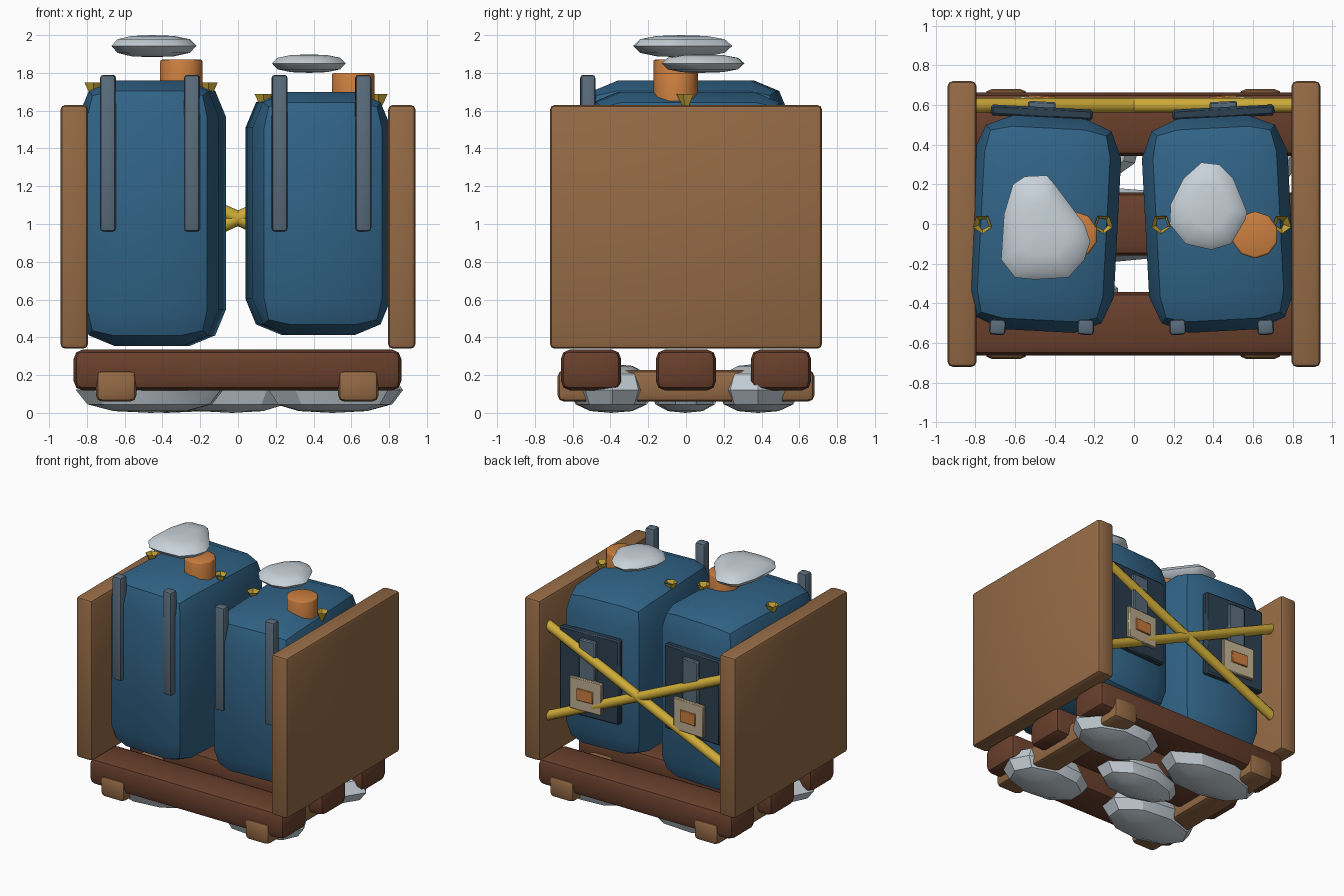
import bpy, bmesh, math, random
from mathutils import Matrix, Vector

if "Cube" in bpy.data.objects:
    bpy.data.objects.remove(bpy.data.objects["Cube"])

random.seed(4)


def mat(name, rgb):
    m = bpy.data.materials.new(name)
    m.diffuse_color = (*rgb, 1)
    m.use_nodes = True
    m.node_tree.nodes["Principled BSDF"].inputs["Base Color"].default_value = m.diffuse_color
    return m


BLUE = mat("blue_paint", (0.03, 0.125, 0.24))
ORANGE = mat("orange", (0.60, 0.21, 0.05))
WOOD = mat("light_wood", (0.30, 0.145, 0.06))
DARKWOOD = mat("dark_wood", (0.14, 0.05, 0.025))
SLATE = mat("slate_metal", (0.10, 0.15, 0.20))
PLATE = mat("dark_plate", (0.025, 0.05, 0.08))
YELLOW = mat("yellow", (0.62, 0.41, 0.04))
CREAM = mat("cream", (0.52, 0.43, 0.28))
STONE = mat("pale_stone", (0.58, 0.65, 0.70))


def finish(name, bm, material, smooth=40):
    bmesh.ops.recalc_face_normals(bm, faces=bm.faces)
    me = bpy.data.meshes.new(name)
    bm.to_mesh(me)
    bm.free()
    me.materials.append(material)
    ob = bpy.data.objects.new(name, me)
    bpy.context.collection.objects.link(ob)
    bpy.ops.object.select_all(action='DESELECT')
    ob.select_set(True)
    bpy.context.view_layer.objects.active = ob
    if smooth:
        bpy.ops.object.shade_smooth_by_angle(angle=math.radians(smooth))
    return ob


def box(name, center, size, material, bevel=0.0, segs=2, rot=(0, 0, 0)):
    bm = bmesh.new()
    bmesh.ops.create_cube(bm, size=1)
    bmesh.ops.scale(bm, vec=size, verts=bm.verts)
    if bevel:
        bmesh.ops.bevel(bm, geom=bm.edges[:], offset=bevel, segments=segs,
                        profile=0.5, affect='EDGES')
    ob = finish(name, bm, material)
    ob.location = center
    ob.rotation_euler = [math.radians(a) for a in rot]
    return ob


def rod(name, a, b, r, material, sides=10, r2=None, caps=True, smooth=50, bevel=0):
    a, b = Vector(a), Vector(b)
    d = b - a
    bm = bmesh.new()
    bmesh.ops.create_cone(bm, cap_ends=caps, segments=sides, radius1=r,
                          radius2=r if r2 is None else r2, depth=d.length)
    if bevel:
        rim = [e for e in bm.edges if all(v.co.z > 0 for v in e.verts)]
        bmesh.ops.bevel(bm, geom=rim, offset=bevel, segments=2, profile=0.5, affect='EDGES')
    m = Matrix.Translation((a + b) / 2) @ d.to_track_quat('Z', 'Y').to_matrix().to_4x4()
    bmesh.ops.transform(bm, matrix=m, verts=bm.verts)
    return finish(name, bm, material, smooth)


def stone(name, outline, z, up, down, smooth=60):
    # flat boulder: outline swept through shrinking rings, closed by apex points
    n = len(outline)
    cx = sum(p[0] for p in outline) / n
    cy = sum(p[1] for p in outline) / n
    bm = bmesh.new()
    rings = []
    for s, h in ((0.5, -0.92 * down), (0.85, -0.62 * down), (1, 0), (0.85, 0.62 * up), (0.5, 0.92 * up)):
        rings.append([bm.verts.new((cx + (x - cx) * s, cy + (y - cy) * s, z + h)) for x, y in outline])
    for lo, hi in zip(rings, rings[1:]):
        for i in range(n):
            j = (i + 1) % n
            bm.faces.new((lo[i], lo[j], hi[j], hi[i]))
    for ring, h in ((rings[0], -down), (rings[-1], up)):
        tip = bm.verts.new((cx, cy, z + h))
        for i in range(n):
            bm.faces.new((ring[i], ring[(i + 1) % n], tip))
    return finish(name, bm, STONE, smooth)


# wooden side walls
for side, s in (("left", -1), ("right", 1)):
    box(side + "_wall", (s * 0.867, 0, 0.985), (0.145, 1.44, 1.29), WOOD, 0.025)

# base planks and runners
for i, y in enumerate((-0.503, 0.0, 0.503)):
    box(f"base_plank_{i}", (-0.003, y, 0.227), (1.735, 0.32, 0.217), DARKWOOD, 0.05)
for side, x in (("left", -0.645), ("right", 0.637)):
    box(side + "_runner", (x, 0, 0.143), (0.215, 1.36, 0.168), WOOD, 0.035)

# foundation stones
for i, (x, y, rx, ry) in enumerate(((-0.46, -0.40, 0.42, 0.23), (0.50, -0.39, 0.38, 0.22),
                                    (0.50, 0.38, 0.37, 0.23), (-0.38, 0.38, 0.44, 0.23),
                                    (-0.03, 0.0, 0.36, 0.19))):
    pts = []
    for k in range(9):
        a = math.tau * k / 9 + (math.pi if x < 0 else 0)
        r = random.uniform(0.92, 1.03)
        pts.append((x + rx * r * math.cos(a), y + ry * r * math.sin(a)))
    stone(f"foundation_stone_{i}", pts, 0.12, 0.14, 0.12, 25)

# canisters: centre x, width, bottom, top, turn, then details
cans = (
    ("left", -0.455, 0.745, 0.355, 1.76, -3, (-0.30, 1.87), (-0.688, -0.243),
     (-0.765, -0.155), 1.165, 1.0),
    ("right", 0.425, 0.735, 0.413, 1.70, 3, (0.61, 1.80), (0.22, 0.663),
     (0.135, 0.745), 1.075, 0.93),
)
for side, x, w, z0, z1, turn, cap, bars, studs, plate_z, tag_z in cans:
    box(side + "_canister", (x, 0, (z0 + z1) / 2), (w, 1.08, z1 - z0), BLUE, 0.19, 2, (0, 0, turn))
    rod(side + "_cap", (cap[0], -0.055, z1 - 0.08), (cap[0], -0.055, cap[1]), 0.118, ORANGE, 10, bevel=0.01)
    # front guide bars
    for k, bx in enumerate(bars):
        box(f"{side}_front_bar_{k}", (bx, -0.52, 1.375), (0.083, 0.078, 0.83), SLATE, 0.018, 2, (0, 0, turn))
    # small open cones on the shoulders
    for k, sx in enumerate(studs):
        top = z1 - 0.012
        rod(f"{side}_stud_{k}", (sx, 0, top - 0.1), (sx, 0, top), 0.0, YELLOW, 5, 0.05, False, 0)
    # back plate, rib and tag
    px = x - 0.01 if side == "left" else x + 0.025
    box(side + "_back_plate", (px, 0.562, plate_z), (0.515, 0.055, 0.68), PLATE, 0.012, 1, (0, 0, turn))
    box(side + "_back_rib", (px, 0.595, plate_z + 0.07), (0.14, 0.045, 0.44), SLATE, 0.008, 1, (0, 0, turn))
    box(side + "_tag", (px, 0.622, tag_z), (0.275, 0.03, 0.255), CREAM, 0.006, 1, (0, 0, turn))
    box(side + "_tag_patch", (px, 0.638, tag_z), (0.14, 0.018, 0.095), ORANGE, 0.004, 1, (0, 0, turn))

# crossed ropes at the back
for k, s in enumerate((1, -1)):
    rod(f"back_rope_{k}", (s * 0.815, 0.598, 1.40), (-s * 0.815, 0.598, 0.66), 0.038, YELLOW, 10)

# flat stones hovering above the caps
stone("left_top_stone", [(-0.55, 0.24), (-0.44, 0.245), (-0.40, 0.20), (-0.25, 0.0), (-0.22, -0.09),
                         (-0.25, -0.18), (-0.33, -0.27), (-0.50, -0.28), (-0.60, -0.27),
                         (-0.67, -0.18), (-0.655, 0.05), (-0.61, 0.20)], 1.943, 0.057, 0.06)
stone("right_top_stone", [(0.34, 0.31), (0.43, 0.30), (0.50, 0.23), (0.57, 0.06), (0.56, 0.02),
                          (0.49, -0.10), (0.39, -0.13), (0.26, -0.10), (0.18, 0.0),
                          (0.185, 0.10), (0.25, 0.23)], 1.85, 0.048, 0.05)
